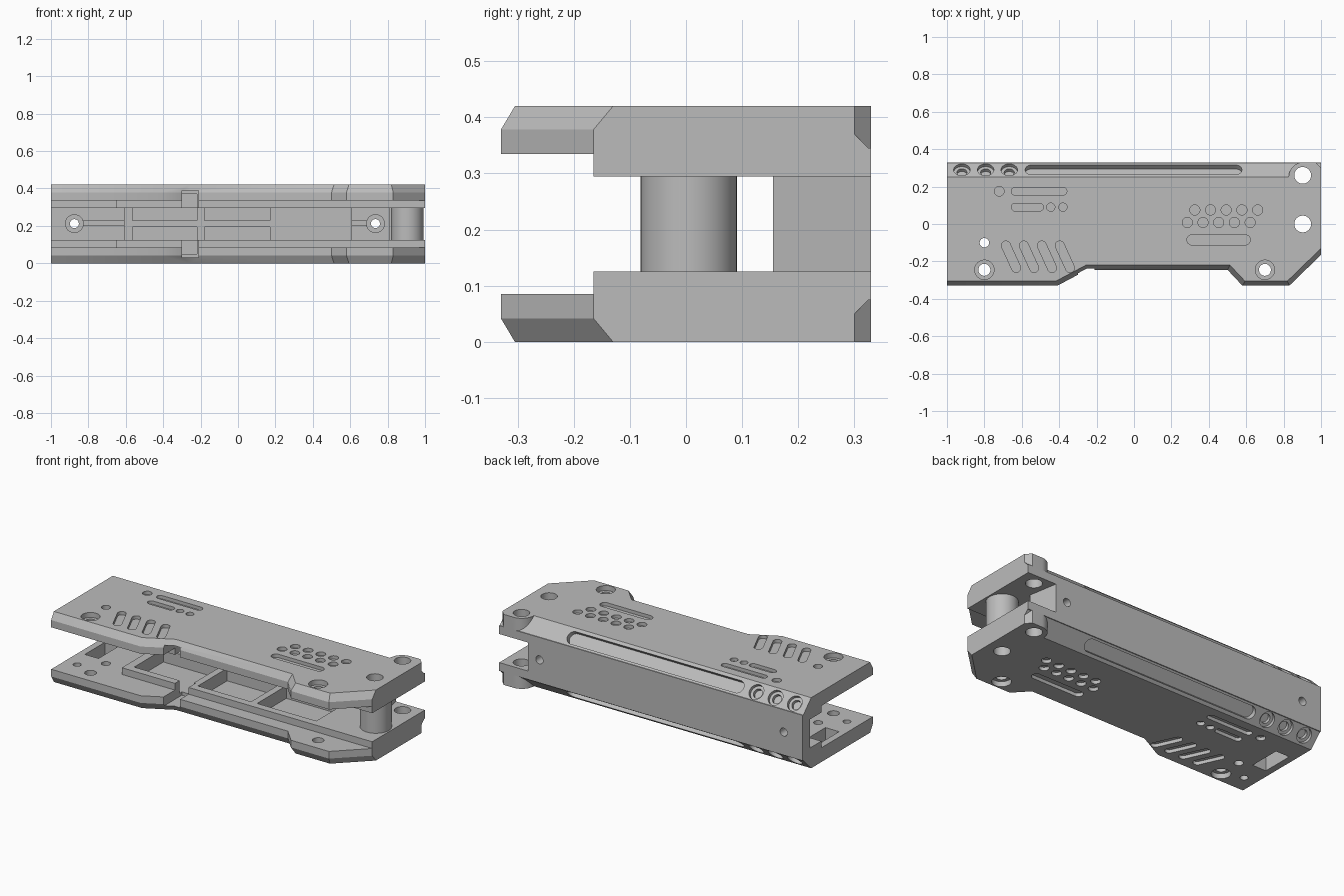
import bpy, bmesh
from math import pi, sin, cos, atan2, radians
from mathutils import Matrix, Vector

old = bpy.data.objects.get("Cube")
if old:
    bpy.data.objects.remove(old, do_unlink=True)

grey = bpy.data.materials.new("machined grey")
grey.use_nodes = True
GREY = (0.5, 0.5, 0.5, 1)
grey.diffuse_color = GREY
grey.node_tree.nodes["Principled BSDF"].inputs["Base Color"].default_value = GREY


# Mesh helpers
def loft(bm, rings, m=Matrix()):
    """Closed solid through rings of equal length; each ring is (points, z)."""
    loops = [[bm.verts.new(m @ Vector((x, y, z))) for x, y in pts] for pts, z in rings]
    n = len(loops[0])
    bm.faces.new(loops[0][::-1])
    bm.faces.new(loops[-1])
    for a, b in zip(loops, loops[1:]):
        for i in range(n):
            j = (i + 1) % n
            bm.faces.new((a[i], a[j], b[j], b[i]))


def prism(bm, pts, z0, z1, m=Matrix()):
    loft(bm, [(pts, z0), (pts, z1)], m)


def box(bm, x, y, z):
    prism(bm, [(x[0], y[0]), (x[1], y[0]), (x[1], y[1]), (x[0], y[1])], *z)


def slot(a, b, r, n=14):
    """Round-ended outline from a to b; a circle when they coincide."""
    t = atan2(b[1] - a[1], b[0] - a[0])
    pts = []
    for c, start in ((b, t - pi / 2), (a, t + pi / 2)):
        for i in range(n):
            w = start + pi * (i + 0.5) / n
            pts.append((c[0] + r * cos(w), c[1] + r * sin(w)))
    return pts


def disc(c, r):
    return slot(c, c, r)


def make(name, bm):
    bmesh.ops.recalc_face_normals(bm, faces=bm.faces[:])
    me = bpy.data.meshes.new(name)
    bm.to_mesh(me)
    bm.free()
    me.materials.append(grey)
    ob = bpy.data.objects.new(name, me)
    bpy.context.collection.objects.link(ob)
    return ob


def combine(ob, bm, op):
    tool = make("helper", bm)
    tool.hide_render = True
    mod = ob.modifiers.new("bool", "BOOLEAN")
    mod.operation, mod.solver, mod.object, mod.use_self = op, "EXACT", tool, True
    bpy.context.view_layer.objects.active = ob
    bpy.ops.object.modifier_apply(modifier=mod.name)
    bpy.data.objects.remove(tool, do_unlink=True)


def finish(ob):
    bpy.ops.object.select_all(action="DESELECT")
    ob.select_set(True)
    bpy.context.view_layer.objects.active = ob
    bpy.ops.object.shade_smooth_by_angle(angle=radians(30))


# Side plate, modelled as the upper one
EDGE = [(-1, -.33), (-.41, -.33), (-.25, -.245), (.5, -.245), (.58, -.33), (.83, -.33), (1, -.165)]
TOP_X = [-1, -.417, -.257, .513, .593, .82, 1]
BACK = [(1, .33), (-1, .33)]


def engravings(bm):
    marks = [disc((-.72, .175), .026), slot((-.635, .175), (-.38, .175), .021),
             slot((-.635, .09), (-.505, .09), .021), disc((-.445, .09), .022),
             disc((-.38, .09), .022), slot((.31, -.085), (.595, -.085), .027)]
    for i in range(5):
        marks.append(disc((.325 + .084 * i, .075), .027))
        marks.append(disc((.285 + .084 * i, .008), .027))
    for i in range(4):
        x = -.685 + .096 * i
        marks.append(slot((x, -.115), (x + .055, -.235), .024))
    for pts in marks:
        prism(bm, pts, .4, .5)


def side_plate(name, lower):
    bm = bmesh.new()
    top = [(x, y + (.035 if i == 6 else .025)) for i, (x, (_, y)) in enumerate(zip(TOP_X, EDGE))]
    loft(bm, [(EDGE + BACK, .335), (EDGE + BACK, .378), (top + BACK, .42)])
    plate = make(name, bm)

    # Bevel along the back edge
    bm = bmesh.new()
    turn = Matrix(((0, 0, 1, 0), (1, 0, 0, 0), (0, 1, 0, 0), (0, 0, 0, 1)))
    prism(bm, [(.25, .42), (.35, .32), (.45, .42), (.25, .5)], -1.1, 1.1, turn)
    combine(plate, bm, "DIFFERENCE")

    # Thick inner layer
    bm = bmesh.new()
    prism(bm, [(-.65, -.165), (1, -.165), (1, .33), (-1, .33), (-1, .155), (-.65, .155)], .295, .345)
    bmesh.ops.recalc_face_normals(bm, faces=bm.faces[:])
    combine(plate, bm, "UNION")

    # Corner boss
    bm = bmesh.new()
    arc = [(.905 + .078 * cos(w), .252 + .078 * sin(w))
           for w in [pi / 2 + pi / 2 * i / 12 for i in range(13)]]
    prism(bm, arc + [(.827, .2), (1, .2), (1, .3), (.97, .33)], .295, .42)
    combine(plate, bm, "UNION")

    # Engravings, screw holes and inner pockets
    bm = bmesh.new()
    engravings(bm)
    for x in (-.8, .7):
        prism(bm, disc((x, -.245), .052), .39, .5)
        prism(bm, disc((x, -.245), .032), .2, .45)
    prism(bm, disc((-.8, -.1), .025), .2, .5)
    for y in (0, .26):
        prism(bm, disc((.902, y), .045), .2, .5)
    for x in ((-.6, -.22), (-.18, .17), (.21, .6)):
        box(bm, x, (-.12, .155), (.2, .37))
    box(bm, (-.3, -.21), (-.4, -.1), (.2, .39))
    if lower:
        box(bm, (-.96, -.87), (-.07, .12), (.2, .5))
        prism(bm, disc((-.92, -.2), .022), .2, .5)

    # Long groove and stepped recesses on the bevel
    tilt = Matrix.Translation((0, .29, .38)) @ Matrix.Rotation(-pi / 4, 4, "X")
    prism(bm, slot((-.545, 0), (.54, 0), .037), -.03, .1, tilt)
    for x in (-.92, -.793, -.667):
        prism(bm, disc((x, 0), .044), -.02, .1, tilt)
        prism(bm, disc((x, 0), .027), -.04, .05, tilt)
    combine(plate, bm, "DIFFERENCE")

    if lower:
        plate.data.transform(Matrix.Translation((0, 0, .42)) @ Matrix.Scale(-1, 4, (0, 0, 1)))
        plate.data.flip_normals()
    finish(plate)


side_plate("upper_plate", False)
side_plate("lower_plate", True)

# Back wall with pockets on its inner face
bm = bmesh.new()
prism(bm, [(-1, .155), (.84, .155), (.81, .33), (-1, .33)], .125, .295)
wall = make("back_wall", bm)
bm = bmesh.new()
box(bm, (-1.1, -.61), (.1, .26), (.1, .35))
box(bm, (.61, .81), (.1, .26), (.1, .35))
for x in ((-.565, -.22), (-.18, .17)):
    box(bm, x, (.1, .27), (.1, .195))
    box(bm, x, (.1, .27), (.23, .35))
combine(wall, bm, "DIFFERENCE")

# Screw bosses with their arms
along_y = Matrix(((1, 0, 0, 0), (0, 0, 1, 0), (0, 1, 0, 0), (0, 0, 0, 1)))
bm = bmesh.new()
for x, arm in ((-.875, -.6), (.735, .6)):
    prism(bm, disc((x, .212), .05), .16, .28, along_y)
    box(bm, sorted((x, arm)), (.17, .28), (.198, .228))
combine(wall, bm, "UNION")
bm = bmesh.new()
for x in (-.875, .735):
    prism(bm, disc((x, .212), .024), 0, .5, along_y)
combine(wall, bm, "DIFFERENCE")
finish(wall)

# Hollow post between the plates
bm = bmesh.new()
prism(bm, slot((.905, .005), (.905, .005), .086, 28), .12, .3)
post = make("post", bm)
bm = bmesh.new()
prism(bm, disc((.902, 0), .045), 0, .5)
combine(post, bm, "DIFFERENCE")
finish(post)
